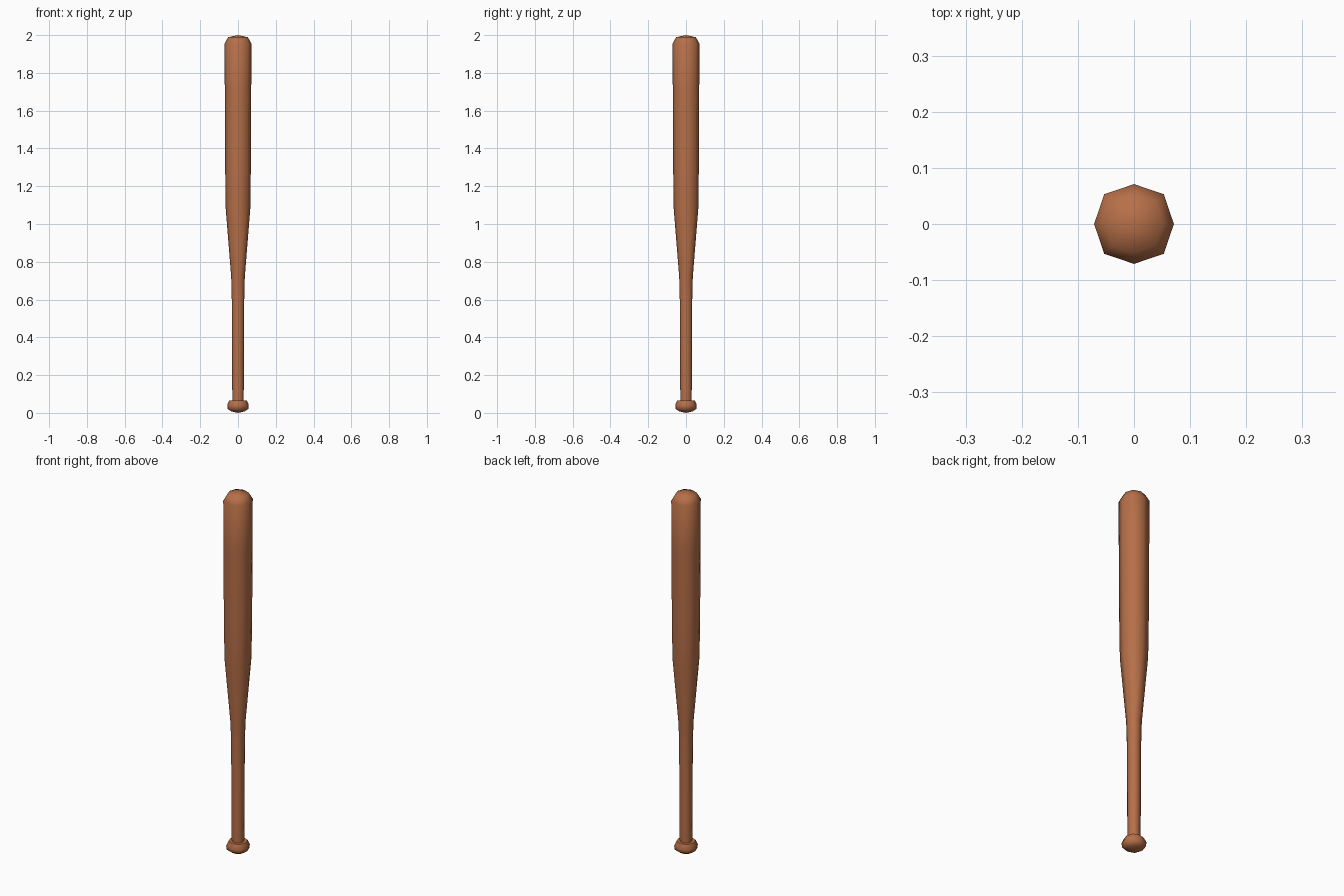
import bpy, bmesh, math

if "Cube" in bpy.data.objects:
    bpy.data.objects.remove(bpy.data.objects["Cube"])

SIDES = 8
# (radius, height) from the knob's underside to the barrel tip
PROFILE = [(0.036, 0.008), (0.055, 0.021), (0.057, 0.042), (0.047, 0.066),
           (0.030, 0.066), (0.031, 0.19), (0.033, 0.60), (0.036, 0.72),
           (0.065, 1.08), (0.068, 1.30), (0.070, 1.70), (0.071, 1.955),
           (0.052, 1.989)]

bm = bmesh.new()
rings = []
for r, z in PROFILE:
    ring = []
    for i in range(SIDES):
        a = 2 * math.pi * i / SIDES
        k = r * (1.06 if i % 2 else 1.0)  # slightly squared octagon
        ring.append(bm.verts.new((k * math.cos(a), k * math.sin(a), z)))
    rings.append(ring)

# Side walls
for lo, hi in zip(rings, rings[1:]):
    for i in range(SIDES):
        j = (i + 1) % SIDES
        bm.faces.new((lo[i], lo[j], hi[j], hi[i]))

# Shallow pointed ends
for ring, z in ((rings[0], 0.0), (rings[-1], 2.0)):
    tip = bm.verts.new((0, 0, z))
    for i in range(SIDES):
        bm.faces.new((ring[i], ring[(i + 1) % SIDES], tip))
bmesh.ops.recalc_face_normals(bm, faces=bm.faces)

mesh = bpy.data.meshes.new("bat")
bm.to_mesh(mesh)
bm.free()
bat = bpy.data.objects.new("bat", mesh)
bpy.context.collection.objects.link(bat)

# Wood colour
wood = bpy.data.materials.new("wood")
wood.diffuse_color = (0.47, 0.16, 0.065, 1)
wood.use_nodes = True
wood.node_tree.nodes["Principled BSDF"].inputs["Base Color"].default_value = wood.diffuse_color
mesh.materials.append(wood)

# Smooth body, sharp knob edges
bpy.context.view_layer.objects.active = bat
bat.select_set(True)
bpy.ops.object.shade_smooth_by_angle(angle=math.radians(60))
